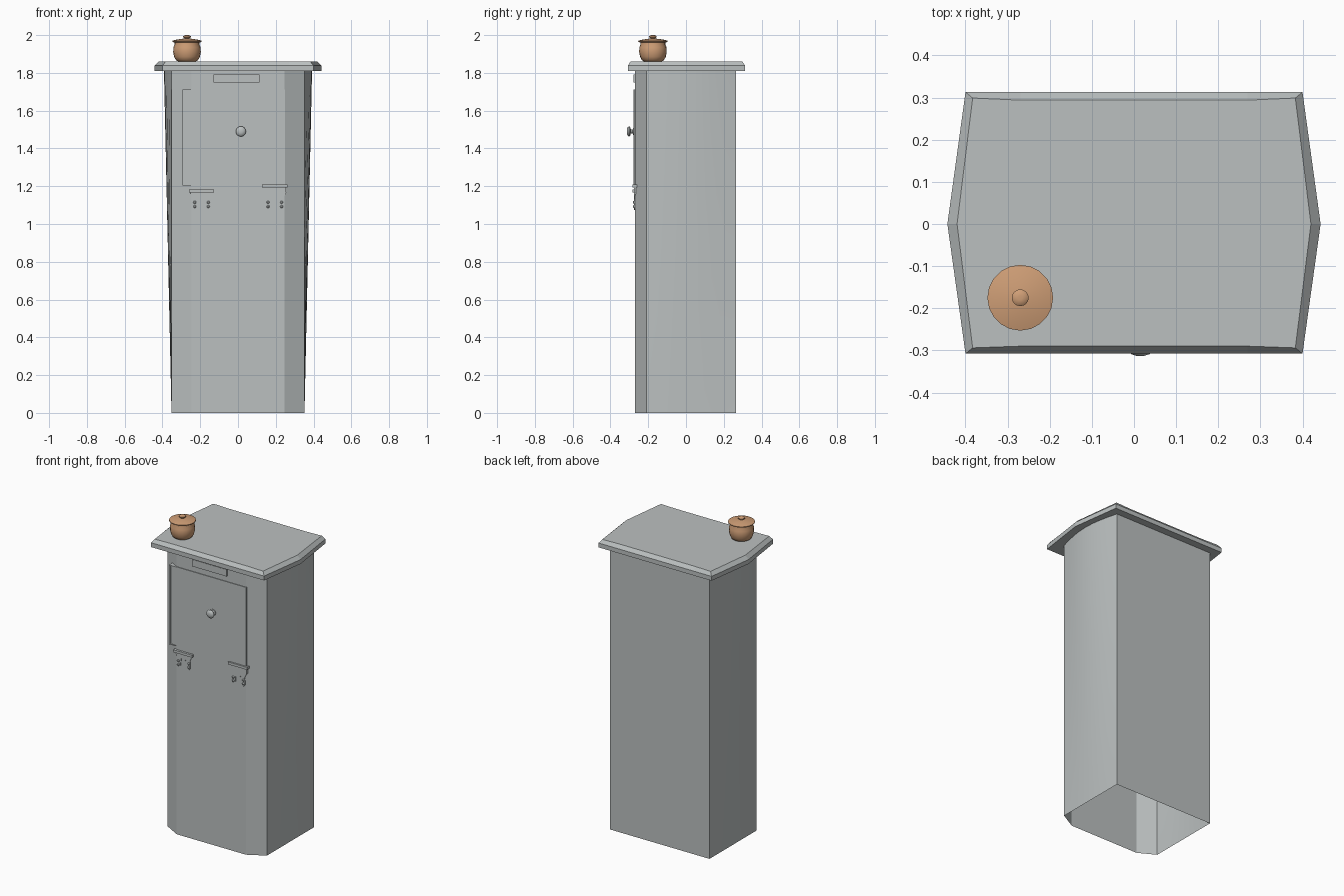
import bpy, bmesh, math

cube = bpy.data.objects.get("Cube")
if cube:
    bpy.data.objects.remove(cube, do_unlink=True)


def material(name, rgb):
    m = bpy.data.materials.new(name)
    m.use_nodes = True
    m.diffuse_color = (*rgb, 1)
    m.node_tree.nodes["Principled BSDF"].inputs["Base Color"].default_value = (*rgb, 1)
    return m


GREY = material("painted_grey", (0.5, 0.53, 0.53))
TAN = material("glazed_tan", (0.62, 0.34, 0.18))


def finish(name, bm, mat, smooth=None):
    bmesh.ops.recalc_face_normals(bm, faces=bm.faces)
    mesh = bpy.data.meshes.new(name)
    bm.to_mesh(mesh)
    bm.free()
    mesh.materials.append(mat)
    obj = bpy.data.objects.new(name, mesh)
    bpy.context.collection.objects.link(obj)
    if smooth:
        bpy.ops.object.select_all(action="DESELECT")
        obj.select_set(True)
        bpy.context.view_layer.objects.active = obj
        bpy.ops.object.shade_smooth_by_angle(angle=math.radians(smooth))
    return obj


def loft(name, rings, mat, caps=True, smooth=None):
    """Skin a stack of equal-length closed rings."""
    bm = bmesh.new()
    rows = [[bm.verts.new(p) for p in ring] for ring in rings]
    n = len(rows[0])
    for a, b in zip(rows, rows[1:]):
        for i in range(n):
            j = (i + 1) % n
            bm.faces.new((a[i], a[j], b[j], b[i]))
    if caps:
        bm.faces.new(rows[0][::-1])
        bm.faces.new(rows[-1])
    return finish(name, bm, mat, smooth)


def box(name, x0, x1, y0, y1, z0, z1):
    ring = [(x0, y0), (x1, y0), (x1, y1), (x0, y1)]
    return loft(name, [[(x, y, z) for x, y in ring] for z in (z0, z1)], GREY)


def turned(name, profile, mat, sides, place, smooth=40):
    """Lathe (radius, height) pairs; place maps local axes to the model."""
    rings = []
    for r, h in profile:
        turn = [2 * math.pi * k / sides for k in range(sides)]
        rings.append([place(r * math.cos(a), r * math.sin(a), h) for a in turn])
    return loft(name, rings, mat, smooth=smooth)


def mirrored(half):
    """Close an outline given for +x, listed front to back."""
    return half + [(-x, y) for x, y in reversed(half)]


# Cabinet shell: open below, chamfered front corners, sides bowing out upward
def shell_ring(z):
    bow = 0.04 * z / 1.81
    half = [(0.245, -0.27)]
    steps = 8
    for k in range(steps + 1):
        t = k / steps
        half.append((0.352 + bow * math.sin(math.pi * t), -0.21 + 0.475 * t))
    return [(x, y, z) for x, y in mirrored(half)]


loft("cabinet_shell", [shell_ring(z) for z in (0, 0.9, 1.815)], GREY,
     caps=False, smooth=25)

# Overhanging top with a sloped rim
outer = mirrored([(0.27, -0.308), (0.4, -0.308), (0.443, 0), (0.4, 0.313), (0.27, 0.313)])
inner = mirrored([(0.27, -0.29), (0.383, -0.294), (0.42, 0), (0.383, 0.299), (0.27, 0.294)])
loft("top_slab", [[(x, y, z) for x, y in ring]
                  for ring, z in ((outer, 1.81), (outer, 1.838), (inner, 1.86))], GREY)

# Door with a raised strip and short returns along its hinge edge
box("door_panel", -0.29, 0.25, -0.274, -0.24, 1.205, 1.712)
box("door_edge_strip", -0.295, -0.284, -0.278, -0.24, 1.205, 1.712)
for z, end in ((1.205, "lower"), (1.707, "upper")):
    box(end + "_strip_return", -0.295, -0.25, -0.277, -0.24, z, z + 0.005)

# Blank plate above the door
box("upper_plate", -0.13, 0.115, -0.279, -0.26, 1.748, 1.792)

# Door knob
turned("door_knob", [(0.02, 0.262), (0.02, 0.279), (0.01, 0.282), (0.01, 0.292),
                     (0.024, 0.296), (0.027, 0.302), (0.022, 0.309), (0.009, 0.313)],
       GREY, 16, lambda u, v, h: (0.015 + u, -h, 1.49 + v))

# Two brackets: a top flange over a plate with two riveted tabs
half_tab = [(0.008, -0.058), (0.018, -0.045), (0.022, -0.095), (0.036, -0.108),
            (0.047, -0.095), (0.044, -0.05), (0.062, -0.012)]
tab_outline = half_tab + [(-x, z) for x, z in reversed(half_tab)]
for side, cx, top in (("right", -0.193, 1.182), ("left", 0.195, 1.208)):
    box(side + "_bracket_flange", cx - 0.067, cx + 0.067, -0.284, -0.25, top - 0.016, top)
    loft(side + "_bracket_plate",
         [[(cx + x, y, 1.182 + z) for x, z in tab_outline] for y in (-0.274, -0.258)], GREY)
    box(side + "_bracket_web", cx - 0.06, cx + 0.06, -0.276, -0.255, 1.16, top - 0.01)
    for dx in (-0.036, 0.036):
        for z in (1.115, 1.092):
            turned(side + "_bracket_rivet", [(0.008, 0.262), (0.008, 0.277), (0.004, 0.281)],
                   GREY, 10, lambda u, v, h: (cx + dx + u, -h, z + v))


# Lidded pot standing on the top
def on_top(u, v, h):
    return (-0.27 + u, -0.175 + v, 1.86 + h)


turned("pot_body", [(0.046, 0), (0.058, 0.007), (0.068, 0.025), (0.073, 0.05),
                    (0.072, 0.075), (0.066, 0.09), (0.066, 0.103)], TAN, 20, on_top)
turned("pot_lid", [(0.07, 0.101), (0.078, 0.105), (0.078, 0.11), (0.06, 0.115),
                   (0.03, 0.12), (0.01, 0.122)], TAN, 20, on_top)
turned("pot_lid_knob", [(0.01, 0.118), (0.012, 0.123), (0.02, 0.128), (0.02, 0.134),
                        (0.014, 0.139), (0.005, 0.14)], TAN, 16, on_top)
